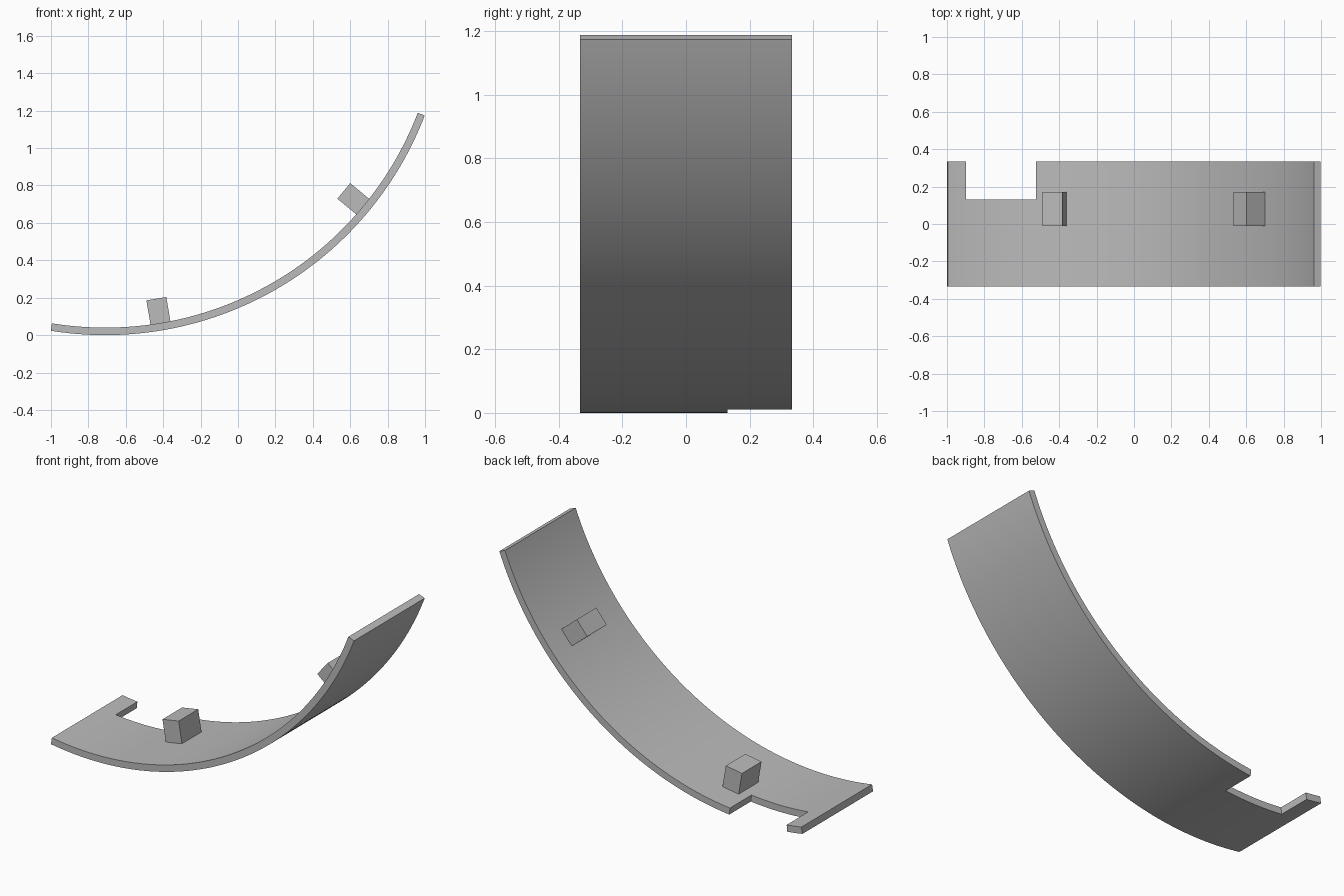
import bpy, bmesh
from math import sin, cos, radians

cube = bpy.data.objects.get("Cube")
if cube:
    bpy.data.objects.remove(cube, do_unlink=True)

# Arc shared by the shell and its blocks; angles are measured from straight down
CX, R_OUT, R_IN = -0.71, 1.83, 1.79
HALF_W = 0.333

grey = bpy.data.materials.new("plain grey")
grey.use_nodes = True
colour = (0.5, 0.5, 0.5, 1)
grey.diffuse_color = colour
grey.node_tree.nodes["Principled BSDF"].inputs["Base Color"].default_value = colour


def on_arc(radius, degrees, y):
    a = radians(degrees)
    return (CX + radius * sin(a), y, R_OUT - radius * cos(a))


def finish(bm, name):
    bmesh.ops.recalc_face_normals(bm, faces=bm.faces)
    mesh = bpy.data.meshes.new(name)
    bm.to_mesh(mesh)
    bm.free()
    mesh.materials.append(grey)
    obj = bpy.data.objects.new(name, mesh)
    bpy.context.collection.objects.link(obj)
    return obj


def spread(start, end, count):
    return [start + (end - start) * i / count for i in range(count)]


# Curved shell: an outer skin with a notch left out, thickened toward the arc centre
NOTCH = 6
angles = spread(-9.15, -NOTCH, 3) + spread(-NOTCH, NOTCH, 10) + spread(NOTCH, 69, 54) + [69]
rows = [-HALF_W, 0.13, HALF_W]
bm = bmesh.new()
grid = [[bm.verts.new(on_arc(R_OUT, a, y)) for y in rows] for a in angles]
for i in range(len(angles) - 1):
    middle = (angles[i] + angles[i + 1]) / 2
    for j in range(2):
        if j == 1 and abs(middle) < NOTCH:
            continue
        bm.faces.new((grid[i][j], grid[i + 1][j], grid[i + 1][j + 1], grid[i][j + 1]))
bmesh.ops.delete(bm, geom=[v for v in bm.verts if not v.link_faces], context='VERTS')
extruded = bmesh.ops.extrude_face_region(bm, geom=bm.faces[:], use_keep_orig=True)
for v in extruded["geom"]:
    if isinstance(v, bmesh.types.BMVert):
        v.co.x = CX + (v.co.x - CX) * R_IN / R_OUT
        v.co.z = R_OUT + (v.co.z - R_OUT) * R_IN / R_OUT
shell = finish(bm, "curved_shell")
bpy.ops.object.select_all(action='DESELECT')
shell.select_set(True)
bpy.context.view_layer.objects.active = shell
bpy.ops.object.shade_smooth_by_angle(angle=radians(30))


# Blocks standing on the inner face, square to the arc
def block(name, degrees):
    bm = bmesh.new()
    bmesh.ops.create_cube(bm, size=1)
    bottom, top = 1.80, 1.658
    a = radians(degrees)
    for v in bm.verts:
        side, y = v.co.x * 0.108, 0.08 + v.co.y * 0.184
        radius = top if v.co.z > 0 else bottom
        x, _, z = on_arc(radius, degrees, y)
        v.co = (x + side * cos(a), y, z + side * sin(a))
    finish(bm, name)


block("lower_block", 9.5)
block("upper_block", 50.3)
